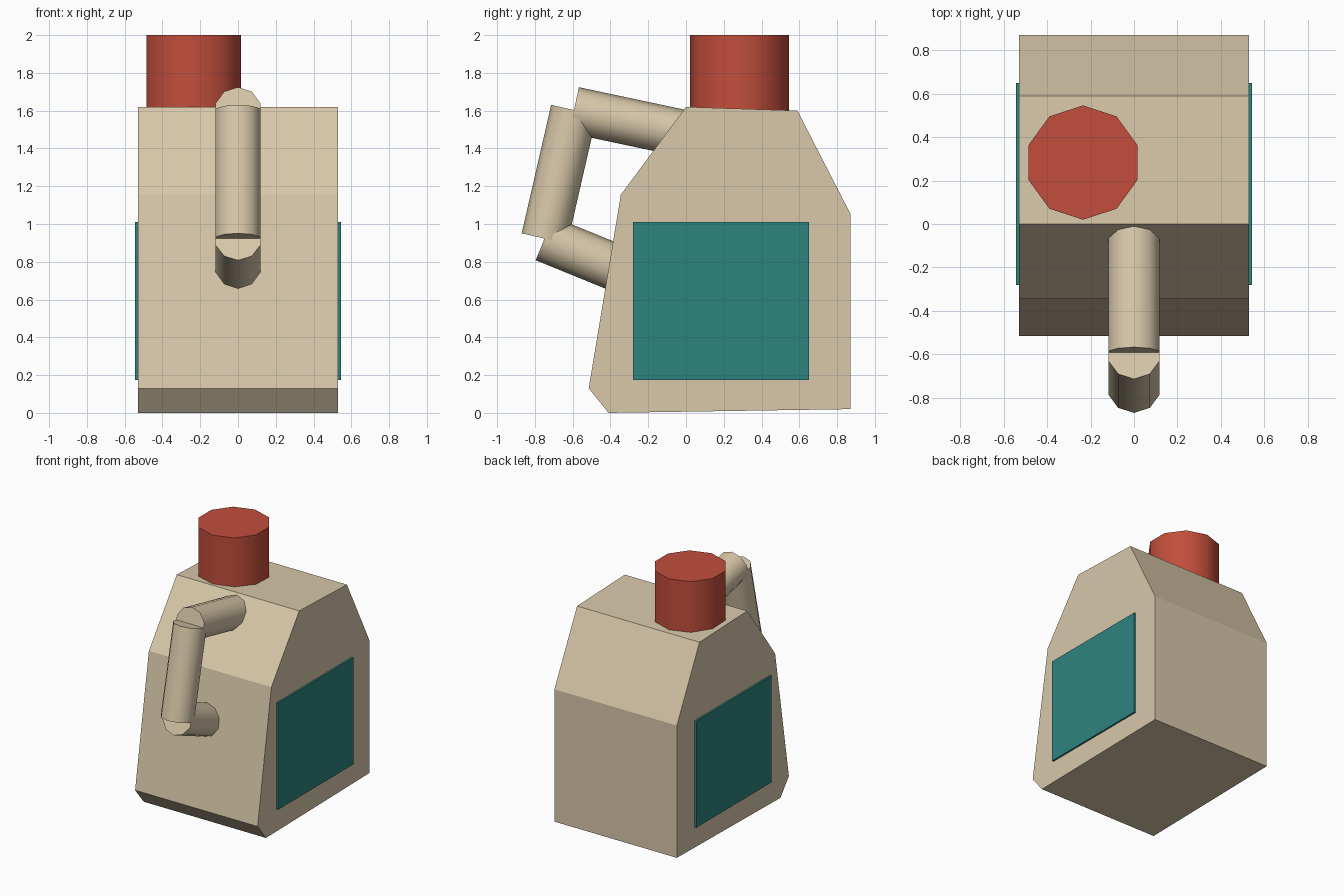
import bpy, bmesh, math
from mathutils import Vector

cube = bpy.data.objects.get("Cube")
if cube:
    bpy.data.objects.remove(cube, do_unlink=True)


def material(name, rgb):
    mat = bpy.data.materials.new(name)
    mat.use_nodes = True
    mat.diffuse_color = (*rgb, 1)
    mat.node_tree.nodes["Principled BSDF"].inputs["Base Color"].default_value = (*rgb, 1)
    return mat


tan = material("tan plastic", (0.69, 0.58, 0.40))
teal = material("teal label", (0.027, 0.23, 0.21))
red = material("red cap", (0.54, 0.076, 0.045))


def extrude_profile(name, profile, x0, x1, mat):
    """Extrude a (y, z) outline along x."""
    bm = bmesh.new()
    face = bm.faces.new([bm.verts.new((x0, y, z)) for y, z in profile])
    side = bmesh.ops.extrude_face_region(bm, geom=[face])["geom"]
    moved = [v for v in side if isinstance(v, bmesh.types.BMVert)]
    bmesh.ops.translate(bm, verts=moved, vec=(x1 - x0, 0, 0))
    bmesh.ops.recalc_face_normals(bm, faces=bm.faces)
    mesh = bpy.data.meshes.new(name)
    bm.to_mesh(mesh)
    bm.free()
    mesh.materials.append(mat)
    obj = bpy.data.objects.new(name, mesh)
    bpy.context.collection.objects.link(obj)
    return obj


def rod(name, start, end, radius, mat):
    """Ten-sided smooth cylinder between two points sharing the same x."""
    a, b = Vector(start), Vector(end)
    d = b - a
    bpy.ops.mesh.primitive_cylinder_add(
        vertices=10, radius=radius, depth=d.length, location=(a + b) / 2,
        rotation=(math.atan2(-d.y, d.z), 0, 0))
    obj = bpy.context.object
    obj.name = name
    obj.data.materials.append(mat)
    bpy.ops.object.shade_smooth_by_angle(angle=math.radians(40))
    return obj


# Jug body
outline = [(-0.41, 0), (-0.515, 0.13), (-0.345, 1.155), (0, 1.62),
           (0.59, 1.60), (0.87, 1.055), (0.87, 0.02)]
extrude_profile("jug_body", outline, -0.53, 0.53, tan)

# Side labels
panel = [(-0.28, 0.175), (0.65, 0.175), (0.65, 1.01), (-0.28, 1.01)]
for name, s in (("left_label", 1), ("right_label", -1)):
    extrude_profile(name, panel, s * 0.525, s * 0.544, teal)

# Cap
rod("cap", (-0.235, 0.283, 1.55), (-0.235, 0.283, 2.0), 0.263, red)

# Handle
upper, lower = (0, -0.593, 1.603), (0, -0.749, 0.923)
rod("handle_top", (0, 0, 1.477), upper, 0.124, tan)
rod("handle_grip", lower, upper, 0.124, tan)
rod("handle_bottom", (0, -0.30, 0.74), lower, 0.124, tan)
